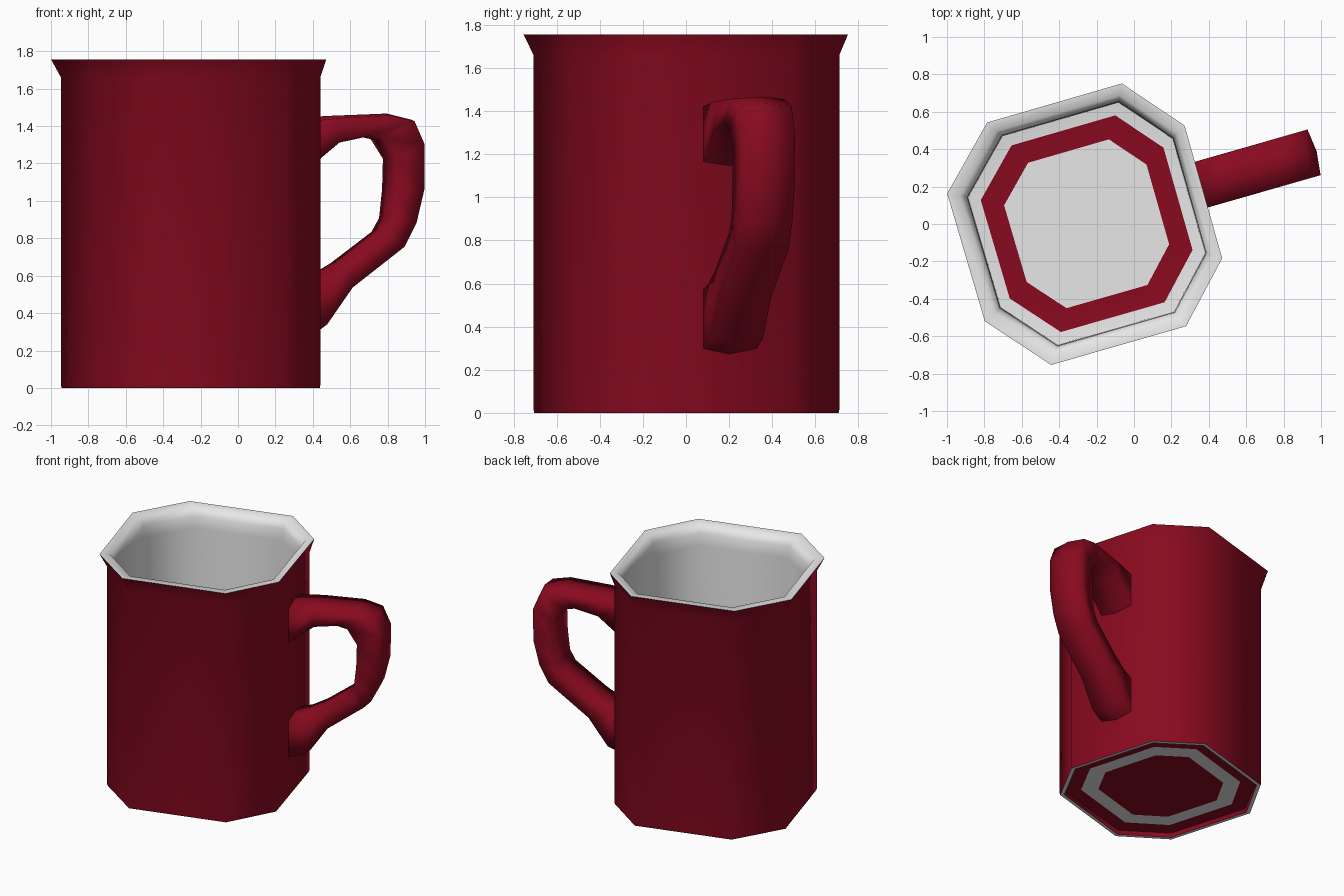
import bpy, bmesh, math
from mathutils import Matrix, Vector

old = bpy.data.objects.get("Cube")
if old:
    bpy.data.objects.remove(old)


def material(name, rgb):
    mat = bpy.data.materials.new(name)
    mat.use_nodes = True
    mat.diffuse_color = (*rgb, 1)
    bsdf = mat.node_tree.nodes["Principled BSDF"]
    bsdf.inputs["Base Color"].default_value = (*rgb, 1)
    bsdf.inputs["Roughness"].default_value = 0.5
    return mat


RED, WHITE = 0, 1
MATERIALS = [material("deep red glaze", (0.25, 0.003, 0.014)),
             material("white glaze", (0.8, 0.8, 0.8))]

# The whole mug is turned about the cup axis, which sits left of centre
PLACE = Matrix.Translation((-0.254, 0, 0)) @ Matrix.Rotation(math.radians(16), 4, "Z")


def loft(name, rings, colours, smooth_angle):
    """Skin equal-sized rings of points, cap both ends, one colour per band."""
    bm = bmesh.new()
    loops = [[bm.verts.new(PLACE @ Vector(p)) for p in ring] for ring in rings]
    count = len(loops[0])
    for lower, upper, colour in zip(loops, loops[1:], colours):
        for i in range(count):
            j = (i + 1) % count
            face = bm.faces.new((lower[i], lower[j], upper[j], upper[i]))
            face.material_index = colour
    bm.faces.new(loops[0][::-1]).material_index = RED
    bm.faces.new(loops[-1]).material_index = colours[-1]
    bmesh.ops.recalc_face_normals(bm, faces=bm.faces)
    mesh = bpy.data.meshes.new(name)
    bm.to_mesh(mesh)
    bm.free()
    for mat in MATERIALS:
        mesh.materials.append(mat)
    obj = bpy.data.objects.new(name, mesh)
    bpy.context.collection.objects.link(obj)
    bpy.ops.object.select_all(action="DESELECT")
    obj.select_set(True)
    bpy.context.view_layer.objects.active = obj
    bpy.ops.object.shade_smooth_by_angle(angle=math.radians(smooth_angle))
    return obj


# Cup: slightly uneven chamfered square carried along a wall profile
outline = [(0.66, 0.362), (0.40, 0.67), (-0.35, 0.668), (-0.66, 0.362),
           (-0.655, -0.35), (-0.378, -0.672), (0.372, -0.672), (0.658, -0.376)]

# (scale, height, sideways shift, colour of the band that follows),
# from the underside, up the wall, over the lip and down to the floor
profile = [
    (0.30, 0.035, 0, RED), (0.585, 0.035, 0, WHITE), (0.745, 0.035, 0, RED),
    (0.89, 0.03, 0, RED), (0.90, 0.0, 0, WHITE), (0.939, 0.0, 0, RED),
    (0.943, 0.015, 0, RED), (0.943, 1.66, 0, RED), (1.0, 1.755, -0.011, WHITE),
    (0.915, 1.753, -0.005, WHITE), (0.87, 1.69, 0, WHITE), (0.865, 1.60, 0, WHITE),
    (0.86, 0.07, 0, WHITE), (0.77, 0.06, 0, RED), (0.60, 0.06, 0, WHITE),
    (0.30, 0.06, 0, WHITE),
]
loft("cup", [[(x * s + dx, y * s, z) for x, y in outline] for s, z, dx, _ in profile],
     [row[-1] for row in profile[:-1]], 70)

# Handle: outer and inner edge at each station, as (reach, height)
stations = [
    ((0.60, 1.445), (0.60, 1.13)), ((0.79, 1.455), (0.805, 1.305)),
    ((1.10, 1.467), (0.965, 1.34)), ((1.235, 1.435), (1.035, 1.325)),
    ((1.29, 1.31), (1.105, 1.22)), ((1.29, 1.065), (1.10, 1.06)),
    ((1.243, 0.88), (1.085, 0.91)), ((1.175, 0.748), (1.045, 0.84)),
    ((0.88, 0.525), (0.82, 0.675)), ((0.735, 0.315), (0.71, 0.62)),
    ((0.60, 0.265), (0.60, 0.585)),
]
# Six-sided section: position from outer (0) to inner (1), and sideways offset
section = [(0, 0), (0.08, 0.127), (0.94, 0.127), (1, 0), (0.94, -0.127), (0.08, -0.127)]
rings = []
for outer, inner in stations:
    a, b = Vector(outer), Vector(inner)
    ring = []
    for t, side in section:
        p = a.lerp(b, t)
        ring.append((p.x, side + 0.033, p.y))
    rings.append(ring)
loft("handle", rings, [RED] * (len(rings) - 1), 88)
